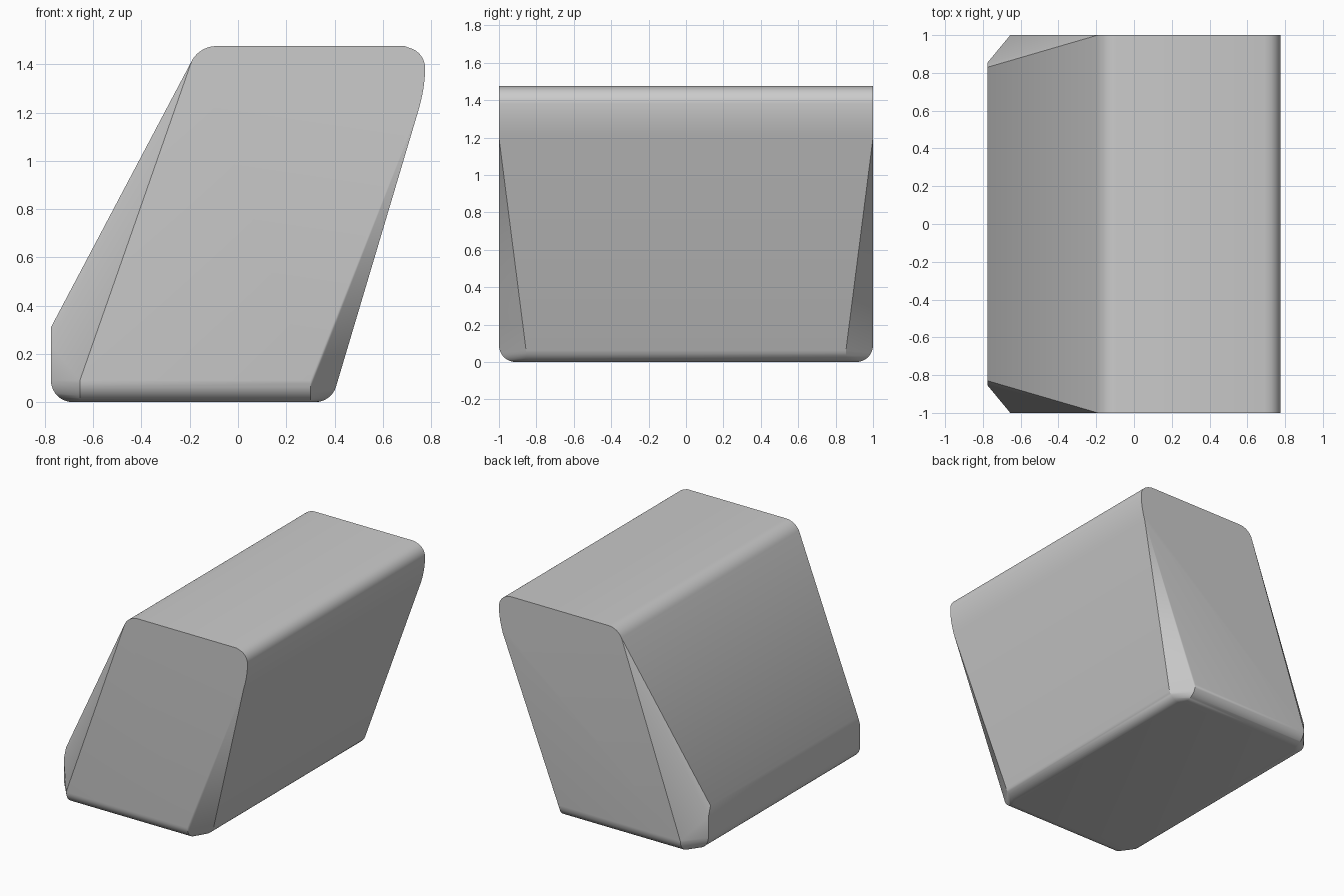
import bpy, bmesh
from math import sin, cos, radians, pi

cube = bpy.data.objects.get("Cube")
if cube:
    bpy.data.objects.remove(cube, do_unlink=True)

TOP, HALF, R = 1.475, 1.0, 0.09
LEFT, RIGHT = -0.775, 0.41      # base extents
CORNER_Y = 0.855                # where the corner cuts meet the sides


def arc(cx, cz, r, start, end, n=10):
    return [(cx + r * cos(radians(start + (end - start) * i / n)),
             cz + r * sin(radians(start + (end - start) * i / n)))
            for i in range(n + 1)]


# Upper profile: rounded left shoulder, tight right shoulder, long easing curve
profile = arc(-0.09, TOP - 0.115, 0.115, 152, 90)
profile += arc(0.69, TOP - R, R - 0.005, 90, 0)
profile = [(x, min(z, TOP)) for x, z in profile]
profile += [(0.69, TOP)]
for i in range(11):
    t = i / 10
    a, b, c = (1 - t) ** 2, 2 * t * (1 - t), t * t
    profile.append((0.775 * a + 0.775 * b + 0.745 * c,
                    1.38 * a + 1.30 * b + 1.2 * c))

points = [(x, s * HALF, z) for x, z in profile for s in (-1, 1)]

# Short upright wall on the left
for s in (-1, 1):
    points += [(LEFT, s * 0.83, 0.31), (LEFT, s * CORNER_Y, 0.24)]

# Rounded base with cut corners
for i in range(11):
    a = i / 10 * pi / 2
    d, z = R * (1 - cos(a)), R * (1 - sin(a))
    for s in (-1, 1):
        points += [(-0.655, s * (HALF - d), z), (0.3, s * (HALF - d), z),
                   (LEFT + d, s * CORNER_Y, z), (RIGHT - d, s * CORNER_Y, z)]

# Wrap the outline points into one solid
bm = bmesh.new()
for p in points:
    bm.verts.new(p)
bmesh.ops.remove_doubles(bm, verts=bm.verts, dist=0.0005)
bmesh.ops.convex_hull(bm, input=bm.verts)
bmesh.ops.delete(bm, geom=[v for v in bm.verts if not v.link_faces], context='VERTS')
bmesh.ops.dissolve_limit(bm, angle_limit=radians(0.3), verts=bm.verts, edges=bm.edges)
bmesh.ops.recalc_face_normals(bm, faces=bm.faces)
mesh = bpy.data.meshes.new("slanted_block")
bm.to_mesh(mesh)
bm.free()
block = bpy.data.objects.new("slanted_block", mesh)
bpy.context.collection.objects.link(block)

# Plain grey finish
grey = bpy.data.materials.new("light_grey")
grey.use_nodes = True
colour = (0.6, 0.6, 0.6, 1)
grey.diffuse_color = colour
for node in grey.node_tree.nodes:
    if node.type == 'BSDF_PRINCIPLED':
        node.inputs["Base Color"].default_value = colour
mesh.materials.append(grey)

bpy.ops.object.select_all(action='DESELECT')
block.select_set(True)
bpy.context.view_layer.objects.active = block
bpy.ops.object.shade_smooth_by_angle(angle=radians(30))
